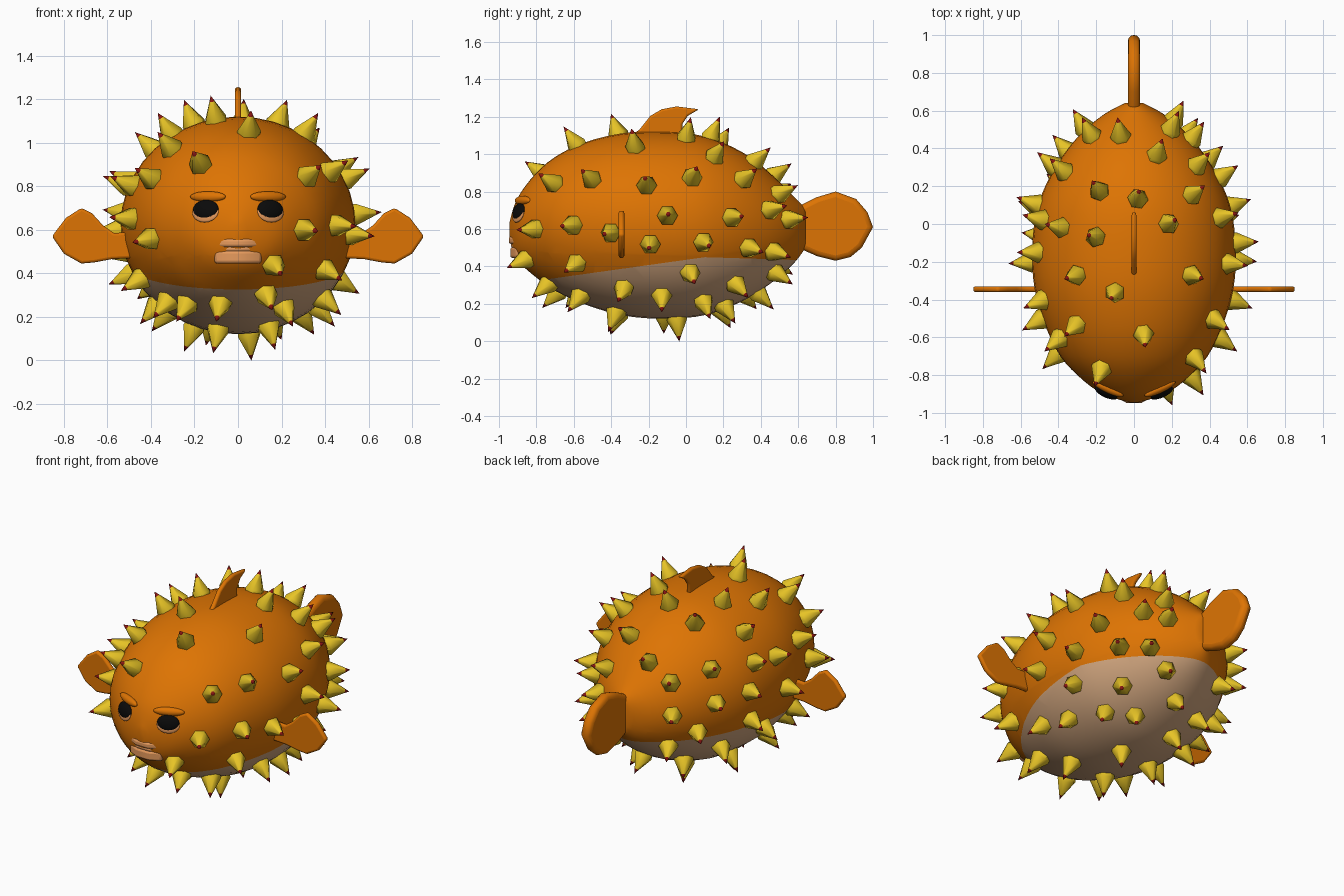
import bpy, bmesh, math
from mathutils import Vector, Matrix
from mathutils.bvhtree import BVHTree

if "Cube" in bpy.data.objects:
    bpy.data.objects.remove(bpy.data.objects["Cube"])


def material(name, rgb):
    m = bpy.data.materials.new(name)
    m.diffuse_color = (*rgb, 1)
    m.use_nodes = True
    m.node_tree.nodes["Principled BSDF"].inputs["Base Color"].default_value = m.diffuse_color
    return m


ORANGE = material("orange skin", (0.73, 0.175, 0.001))
BELLY = material("tan belly", (0.64, 0.38, 0.21))
LIP = material("peach lips", (0.88, 0.36, 0.12))
YELLOW = material("yellow spike", (0.83, 0.57, 0.02))
RED = material("dark red tip", (0.25, 0.008, 0.006))
BLACK = material("black eye", (0.003, 0.003, 0.003))


def finish(name, bm, mats, angle=None, bevel=0):
    bmesh.ops.recalc_face_normals(bm, faces=bm.faces[:])
    me = bpy.data.meshes.new(name)
    bm.to_mesh(me)
    bm.free()
    ob = bpy.data.objects.new(name, me)
    bpy.context.collection.objects.link(ob)
    for m in mats:
        me.materials.append(m)
    if bevel:
        b = ob.modifiers.new("round", 'BEVEL')
        b.width, b.segments, b.limit_method = bevel, 3, 'ANGLE'
        b.angle_limit = math.radians(50)
    if angle:
        bpy.ops.object.select_all(action='DESELECT')
        ob.select_set(True)
        bpy.context.view_layer.objects.active = ob
        bpy.ops.object.shade_smooth_by_angle(angle=math.radians(angle))
    return ob


def blob(name, frame, size, mat):
    bm = bmesh.new()
    bmesh.ops.create_uvsphere(bm, u_segments=20, v_segments=12, radius=1,
                              matrix=frame @ Matrix.Diagonal((*size, 1)))
    return finish(name, bm, [mat], 60)


def slab(name, outline, thick, to3d, bevel, mat=ORANGE):
    # flat outline given a thickness; to3d maps (u, v, depth) to space
    bm = bmesh.new()
    a = [bm.verts.new(to3d(u, v, -thick / 2)) for u, v in outline]
    b = [bm.verts.new(to3d(u, v, thick / 2)) for u, v in outline]
    bm.faces.new(a)
    bm.faces.new(b[::-1])
    for i in range(len(a)):
        j = (i + 1) % len(a)
        bm.faces.new((a[i], a[j], b[j], b[i]))
    return finish(name, bm, [mat], 50, bevel)


# Body: elliptical rings (y, half width, bottom, top)
RINGS = [(-.945, .02, .55, .63), (-.92, .11, .47, .72), (-.88, .2, .41, .80),
         (-.8, .3, .34, .90), (-.7, .39, .27, .985), (-.55, .465, .20, 1.06),
         (-.35, .525, .14, 1.11), (-.15, .54, .12, 1.12), (.05, .52, .13, 1.105),
         (.2, .47, .17, 1.06), (.35, .385, .24, .98), (.48, .28, .33, .87),
         (.58, .16, .42, .77), (.64, .05, .50, .71)]


def spline(pts, steps):
    pts = [Vector(p) for p in pts]
    out = []
    for i in range(len(pts) - 1):
        p0, p1, p2 = pts[max(i - 1, 0)], pts[i], pts[i + 1]
        p3 = pts[min(i + 2, len(pts) - 1)]
        for k in range(steps):
            t = k / steps
            out.append(p1 + .5 * t * ((p2 - p0) + t * ((2 * p0 - 5 * p1 + 4 * p2 - p3)
                                                       + t * (3 * p1 - p0 - 3 * p2 + p3))))
    return out + [pts[-1]]


bm = bmesh.new()
SEG = 40
loops = []
for y, w, lo, hi in spline(RINGS, 3):
    loops.append([bm.verts.new((w * math.cos(a), y, (lo + hi) / 2 + (hi - lo) / 2 * math.sin(a)))
                  for a in (2 * math.pi * k / SEG for k in range(SEG))])
for p, q in zip(loops, loops[1:]):
    for k in range(SEG):
        j = (k + 1) % SEG
        bm.faces.new((p[k], p[j], q[j], q[k]))
bm.faces.new(loops[0])
bm.faces.new(loops[-1][::-1])
bmesh.ops.recalc_face_normals(bm, faces=bm.faces[:])
skin = BVHTree.FromBMesh(bm)

# Belly colour is cut along two sloping planes
CUTS = [((0, -.75, .33), .14), ((0, .1, .449), -.03)]
for co, slope in CUTS:
    bmesh.ops.bisect_plane(bm, geom=bm.verts[:] + bm.edges[:] + bm.faces[:], dist=1e-5,
                           plane_co=co, plane_no=(0, -slope, 1))
for f in bm.faces:
    c = f.calc_center_median()
    f.material_index = int(all(c.z < co[2] + s * (c.y - co[1]) for co, s in CUTS))
finish("body", bm, [ORANGE, BELLY], 60)

# Spikes: (y, z) on each flank, (x, y) on the back and belly
RIGHT = [(-.7, .84), (-.5, .86), (-.21, .83), (.03, .87), (.15, .98), (.3, .86),
         (-.8, .6), (-.6, .62), (-.4, .58), (-.1, .67), (-.19, .52), (.09, .53), (.24, .66),
         (.44, .70), (.54, .65), (-.85, .44), (-.58, .42), (.02, .37), (.33, .50), (.46, .48),
         (-.73, .31), (-.56, .25), (-.33, .29), (-.13, .25), (.09, .22), (.26, .31), (.47, .37)]
LEFT = [(-.6, .83), (-.4, .8), (-.68, .56), (-.5, .65), (-.4, .38), (-.47, .28),
        (-.15, .8), (-.2, .6), (.02, .82), (.1, .68), (.08, .5), (.3, .66), (.38, .5), (-.06, .4),
        (.2, .35), (.5, .62), (.47, .41), (.03, .23), (-.25, .26), (.3, .26)]
TOP = [(-.3, -.27), (-.1, -.36), (-.2, -.07), (-.38, -.02), (-.18, .17), (.02, .13), (.18, 0),
       (.12, .36), (.3, -.27), (.05, -.58), (-.3, -.53), (-.17, -.76), (-.07, .46),
       (-.22, .46), (-.36, .27), (.19, .49)]
UNDER = [(.05, -.05), (-.2, -.12), (.14, -.37), (-.09, -.36), (.16, .2), (-.12, .18), (-.23, -.57),
         (-.08, -.68), (.02, .38)]
rays = [((3, y, z), (-1, 0, 0)) for y, z in RIGHT] + [((-3, y, z), (1, 0, 0)) for y, z in LEFT]
rays += [((x, y, 3), (0, 0, -1)) for x, y in TOP] + [((x, y, -3), (0, 0, 1)) for x, y in UNDER]
bm = bmesh.new()
for start, way in rays:
    hit, normal, _, _ = skin.ray_cast(Vector(start), Vector(way))
    if hit is None:
        continue
    lean = (hit - Vector((0, -.13, .62))).normalized() * .55 + normal * .45
    frame = Matrix.Translation(hit) @ lean.to_track_quat('Z', 'Y').to_matrix().to_4x4()
    rows = [[bm.verts.new(frame @ Vector((r * math.cos(k * math.pi / 3), r * math.sin(k * math.pi / 3), h)))
             for k in range(6)] for h, r in ((-.03, .046), (.01, .056), (.1, .013))]
    tip = bm.verts.new(frame @ Vector((0, 0, .128)))
    bm.faces.new(rows[0][::-1])
    for k in range(6):
        j = (k + 1) % 6
        for a, b in zip(rows, rows[1:]):
            bm.faces.new((a[k], a[j], b[j], b[k]))
        bm.faces.new((rows[2][k], rows[2][j], tip)).material_index = 1
finish("spikes", bm, [YELLOW, RED], 58)

# Fins
PECTORAL = [(.48, .47), (.58, .465), (.66, .45), (.72, .445), (.80, .49), (.855, .57),
            (.79, .655), (.72, .70), (.67, .675), (.62, .62), (.57, .585), (.48, .59)]
TAIL = [(.55, .52), (.62, .49), (.70, .455), (.80, .43), (.88, .45), (.94, .50), (1.0, .61),
        (.97, .69), (.91, .76), (.80, .80), (.70, .77), (.62, .73), (.55, .70)]
DORSAL = [(-.32, 1.08), (-.25, 1.13), (-.19, 1.205), (-.13, 1.24), (-.05, 1.255), (.07, 1.24),
          (.01, 1.205), (-.02, 1.16), (-.02, 1.08)]
for side, s in (("right", 1), ("left", -1)):
    slab(side + "_pectoral_fin", PECTORAL, .03, lambda u, v, d: (s * u, -.345 + d, v), .012)
slab("tail_fin", TAIL, .064, lambda u, v, d: (d, u, v), .028)
slab("dorsal_fin", DORSAL, .028, lambda u, v, d: (d, u, v), .011)

# Eyes lying on the skin, with rims and low brows
for side, s in (("right", 1), ("left", -1)):
    hit, normal, _, _ = skin.ray_cast(Vector((s * .148, -3, .693)), Vector((0, 1, 0)))
    frame = Matrix.Translation(hit) @ normal.to_track_quat('Z', 'Y').to_matrix().to_4x4()
    blob(side + "_eye", frame, (.064, .046, .022), BLACK)
    blob(side + "_eye_rim", frame @ Matrix.Translation((0, -.012, 0)), (.066, .049, .012), LIP)
    blob(side + "_brow", frame @ Matrix.Translation((0, .063, -.008)), (.09, .025, .022), ORANGE)

# Mouth: two wedge-shaped lips and the band between them
for name, z, h, w, out in (("upper_lip", .54, .04, .1, 0), ("mouth_band", .512, .03, .095, -.012),
                           ("lower_lip", .474, .058, .108, -.008)):
    wedge = [(-w, -.85), (-w, -.915 - out), (-.04, -.947 - out), (.04, -.947 - out),
             (w, -.915 - out), (w, -.85)]
    slab(name, wedge, h, lambda u, v, d: (u, v, z + d), .013, LIP)
